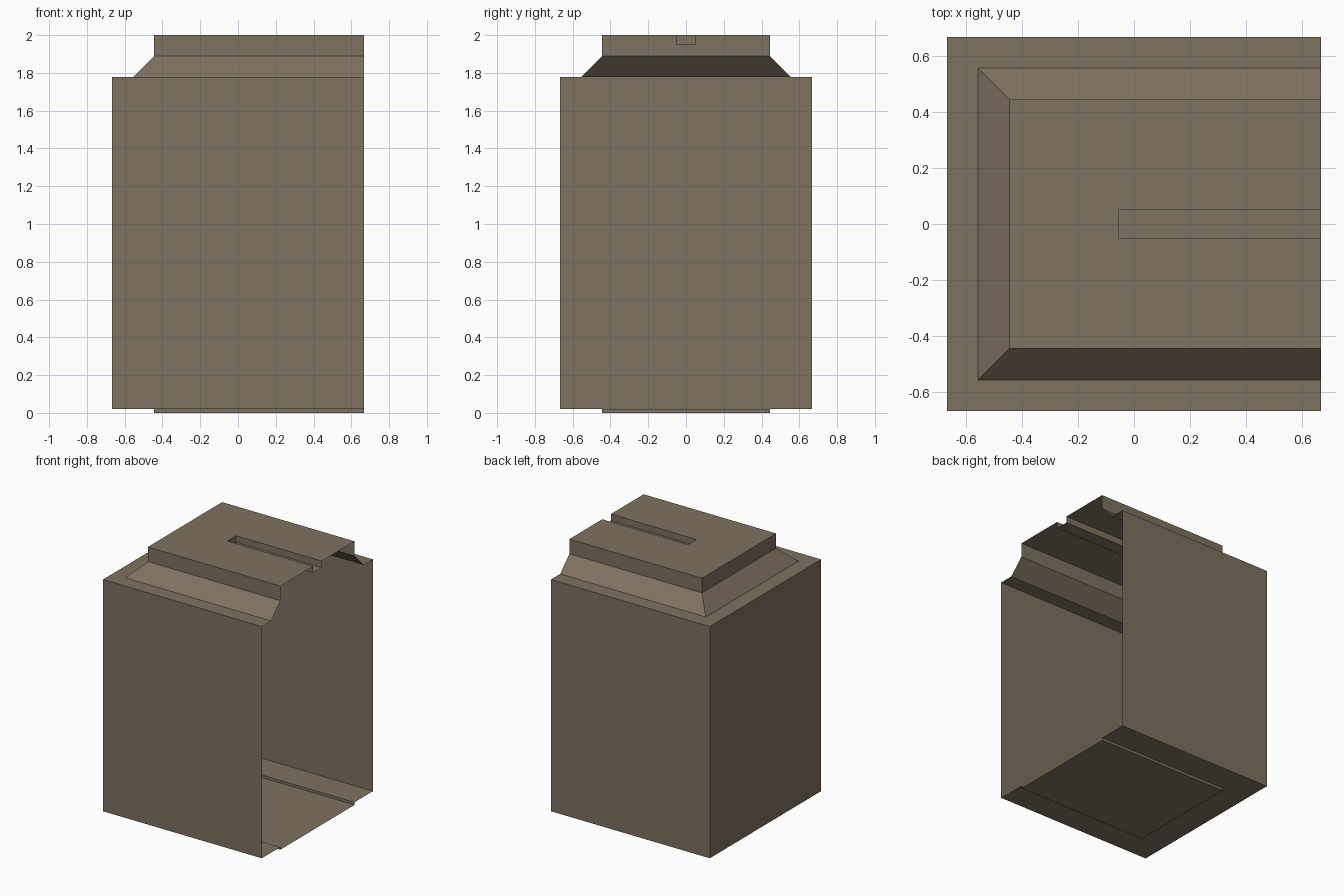
import bpy, bmesh

if "Cube" in bpy.data.objects:
    bpy.data.objects.remove(bpy.data.objects["Cube"])

HALF = 2 / 3            # half width of the box; the +x side is an open cut
SLOT_W, SLOT_X, SLOT_Z = 0.052, -0.053, 1.95

mat = bpy.data.materials.new("warm grey brown")
mat.diffuse_color = (0.212, 0.168, 0.117, 1)
mat.use_nodes = True
mat.node_tree.nodes["Principled BSDF"].inputs["Base Color"].default_value = mat.diffuse_color

bm = bmesh.new()


def u_ring(w, z, x=None):
    """Three-sided outline, open towards +x."""
    x = -w if x is None else x
    return [bm.verts.new(p) for p in ((HALF, -w, z), (x, -w, z), (x, w, z), (HALF, w, z))]


def bridge(a, b):
    for i in range(3):
        bm.faces.new((a[i], b[i], b[i + 1], a[i + 1]))


# Shell: half width and height of each level, from base pad to raised lid
levels = [(4 / 9, 0), (4 / 9, 0.02), (HALF, 0.02), (HALF, 16 / 9),
          (5 / 9, 16 / 9), (4 / 9, 17 / 9), (4 / 9, 2)]
rings = [u_ring(w, z) for w, z in levels]
for low, high in zip(rings, rings[1:]):
    bridge(low, high)
bm.faces.new(rings[0])  # base pad

# Lid top with a sunken slot running out to the open side
slot_top = u_ring(SLOT_W, 2, SLOT_X)
slot_floor = u_ring(SLOT_W, SLOT_Z, SLOT_X)
bridge(rings[-1], slot_top)
bridge(slot_top, slot_floor)
bm.faces.new(slot_floor)

bmesh.ops.recalc_face_normals(bm, faces=bm.faces)
# Make sure the base pad faces down, so the whole shell faces outward
bm.normal_update()
bm.faces.ensure_lookup_table()
pad = min(bm.faces, key=lambda f: f.calc_center_median().z)
if pad.normal.z > 0:
    bmesh.ops.reverse_faces(bm, faces=bm.faces)

mesh = bpy.data.meshes.new("open_box_shell")
bm.to_mesh(mesh)
bm.free()
mesh.materials.append(mat)
shell = bpy.data.objects.new("open_box_shell", mesh)
bpy.context.collection.objects.link(shell)
